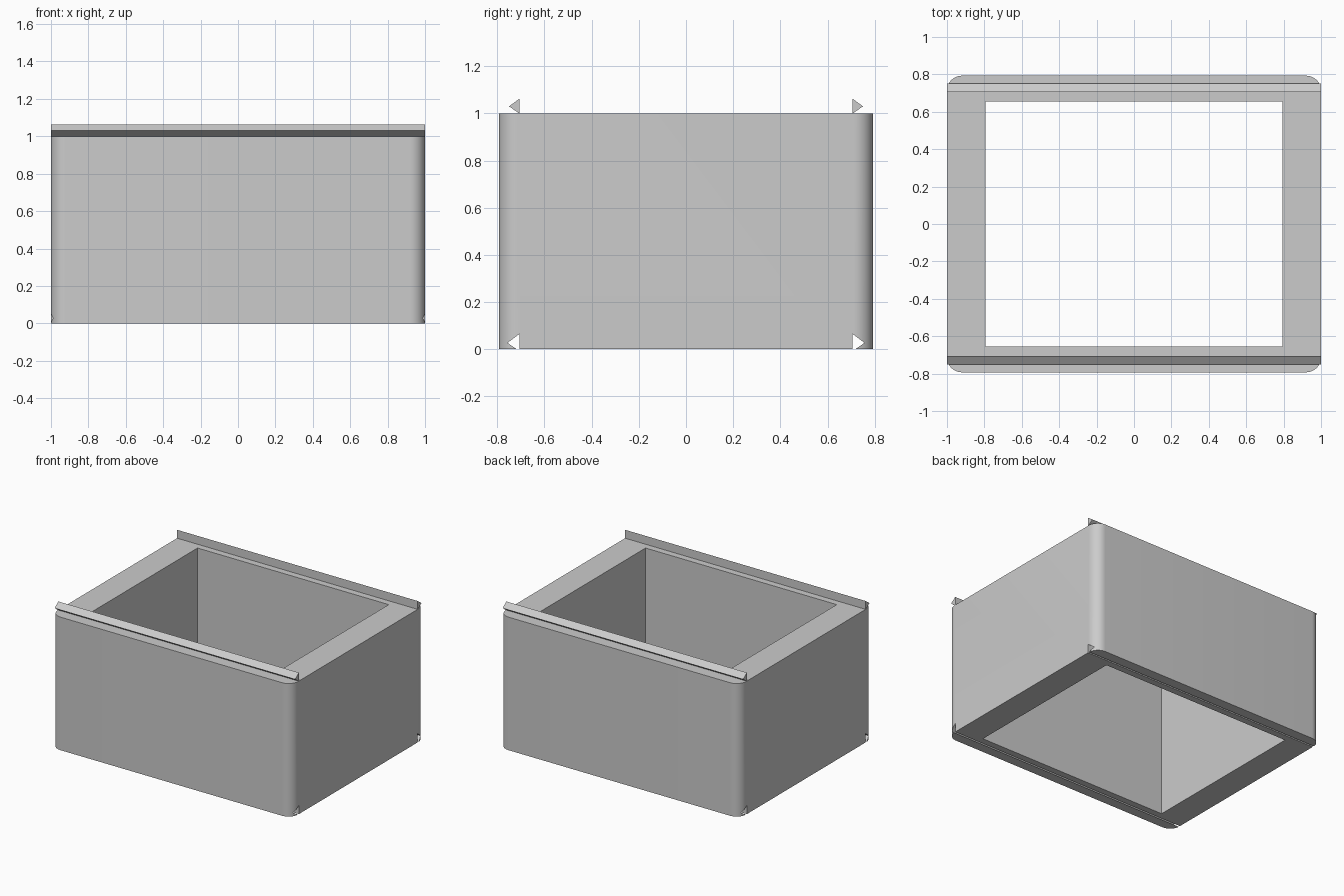
import bpy
import bmesh
from math import radians

cube = bpy.data.objects.get("Cube")
if cube:
    bpy.data.objects.remove(cube, do_unlink=True)

HALF_X, HALF_Y, HEIGHT = 1.0, 0.793, 1.0
CORNER = 0.08

grey = bpy.data.materials.new("plain_grey")
grey.use_nodes = True
grey.diffuse_color = (0.6, 0.6, 0.6, 1)
grey.node_tree.nodes["Principled BSDF"].inputs["Base Color"].default_value = (0.6, 0.6, 0.6, 1)


def finish(name, bm):
    bmesh.ops.recalc_face_normals(bm, faces=bm.faces)
    mesh = bpy.data.meshes.new(name)
    bm.to_mesh(mesh)
    bm.free()
    mesh.materials.append(grey)
    obj = bpy.data.objects.new(name, mesh)
    bpy.context.collection.objects.link(obj)
    return obj


def block(name, hx, hy, z0, z1, radius=0):
    """Upright box, optionally with rounded vertical corners."""
    bm = bmesh.new()
    bmesh.ops.create_cube(bm, size=1)
    for v in bm.verts:
        v.co.x *= 2 * hx
        v.co.y *= 2 * hy
        v.co.z = z0 if v.co.z < 0 else z1
    if radius:
        upright = [e for e in bm.edges if abs(e.verts[0].co.z - e.verts[1].co.z) > 0.1]
        bmesh.ops.bevel(bm, geom=upright, offset=radius, segments=12,
                        profile=0.5, affect='EDGES')
    return finish(name, bm)


def prism(name, profile, hx, side):
    """Extrude a y-z profile along x; side mirrors it front to back."""
    bm = bmesh.new()
    face = bm.faces.new([bm.verts.new((-hx, side * y, z)) for y, z in profile])
    ext = bmesh.ops.extrude_face_region(bm, geom=[face])
    new = [g for g in ext["geom"] if isinstance(g, bmesh.types.BMVert)]
    bmesh.ops.translate(bm, verts=new, vec=(2 * hx, 0, 0))
    return finish(name, bm)


# Open bin body with rounded outer corners
body = block("bin_body", HALF_X, HALF_Y, 0, HEIGHT, CORNER)

# Cutters: the square through opening and the two stacking grooves underneath
cutters = [block("opening_cutter", 0.795, 0.655, -0.2, HEIGHT + 0.2)]
groove = [(0.705, 0.066), (0.757, 0.027), (0.705, -0.008)]
for label, side in (("front", -1), ("back", 1)):
    cutters.append(prism(label + "_groove_cutter", groove, HALF_X + 0.1, side))

bpy.context.view_layer.objects.active = body
body.select_set(True)
for cutter in cutters:
    mod = body.modifiers.new(cutter.name, 'BOOLEAN')
    mod.operation = 'DIFFERENCE'
    mod.solver = 'EXACT'
    mod.object = cutter
    bpy.ops.object.modifier_apply(modifier=mod.name)
    bpy.data.objects.remove(cutter, do_unlink=True)
bpy.ops.object.shade_smooth_by_angle(angle=radians(30))

# Triangular stacking rails along the front and back rims
rail = [(0.705, HEIGHT + 0.063), (0.75, HEIGHT + 0.03), (0.705, HEIGHT - 0.002)]
for label, side in (("front", -1), ("back", 1)):
    prism(label + "_rail", rail, HALF_X, side)
